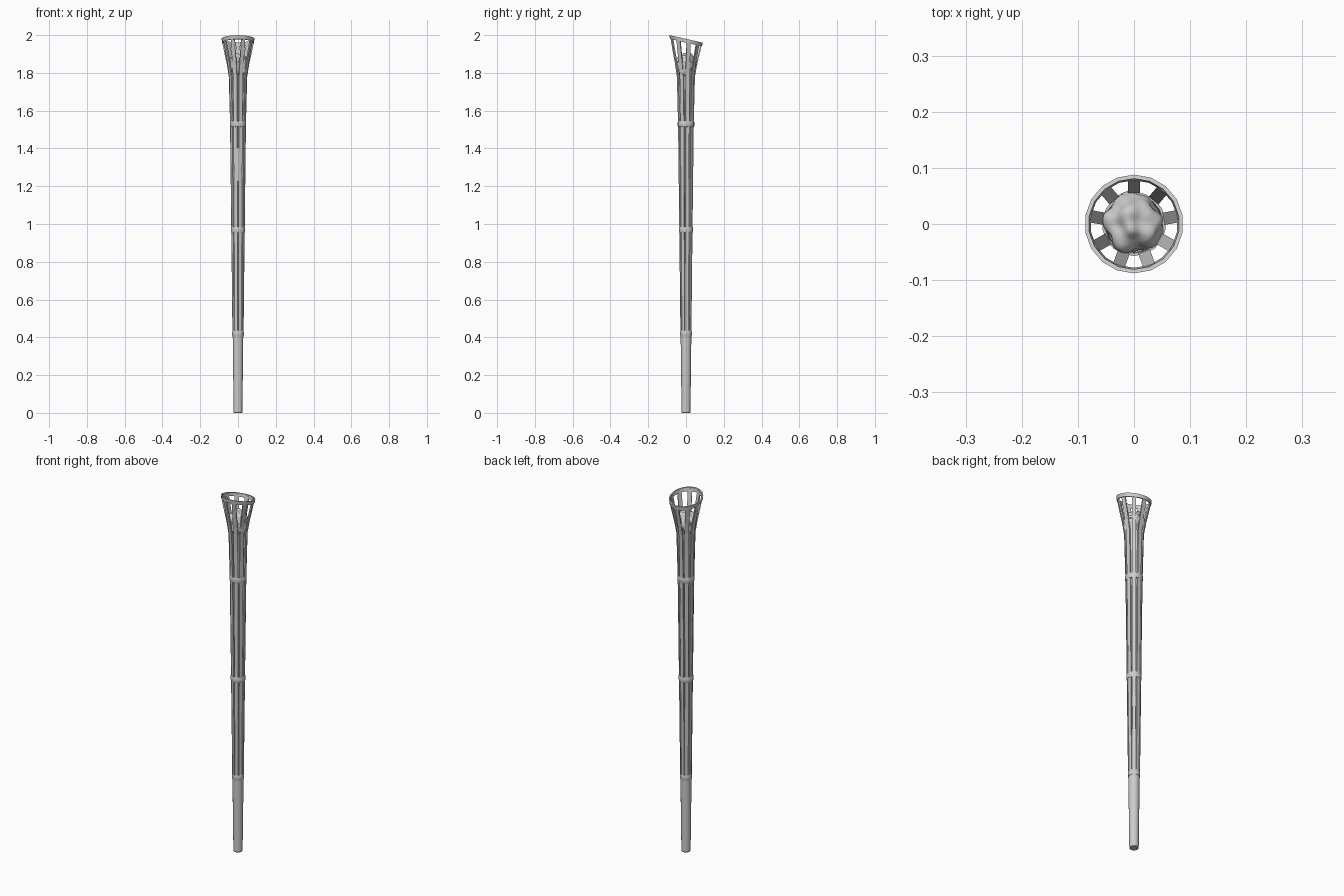
import bpy, bmesh, math
from mathutils import Vector, noise

if "Cube" in bpy.data.objects:
    bpy.data.objects.remove(bpy.data.objects["Cube"])

N = 9                      # slats around the torch
TILT = 0.225               # slope of the slanted rim


def finish(name, bm, smooth=None):
    bmesh.ops.recalc_face_normals(bm, faces=bm.faces)
    me = bpy.data.meshes.new(name)
    bm.to_mesh(me)
    bm.free()
    ob = bpy.data.objects.new(name, me)
    bpy.context.collection.objects.link(ob)
    if smooth:
        bpy.ops.object.select_all(action='DESELECT')
        ob.select_set(True)
        bpy.context.view_layer.objects.active = ob
        bpy.ops.object.shade_smooth_by_angle(angle=math.radians(smooth))
    return ob


def lathe(name, profile, sides, closed=False, smooth=35, tilt=0.0):
    """Revolve (radius, z) points; open profiles are capped at both ends."""
    bm = bmesh.new()
    rows = []
    for r, z in profile:
        row = []
        for i in range(sides):
            a = math.pi / 2 + 2 * math.pi * i / sides
            x, y = r * math.cos(a), r * math.sin(a)
            row.append(bm.verts.new((x, y, z - tilt * y)))
        rows.append(row)
    pairs = list(zip(rows, rows[1:])) + ([(rows[-1], rows[0])] if closed else [])
    for lo, hi in pairs:
        for i in range(sides):
            j = (i + 1) % sides
            bm.faces.new((lo[i], lo[j], hi[j], hi[i]))
    if not closed:
        bm.faces.new(rows[0])
        bm.faces.new(rows[-1])
    return finish(name, bm, smooth)


# Solid handle and the core behind the slats
lathe("handle", [(0.021, 0), (0.0235, 0.003), (0.0285, 0.42)], 18)
lathe("inner_core", [(0.024, 0.40), (0.029, 0.97), (0.035, 1.53), (0.040, 1.79)], 18)

# Binding rings
for name, r, z in (("lower_ring", 0.031, 0.42), ("middle_ring", 0.038, 0.97),
                   ("upper_ring", 0.044, 1.53)):
    prof = [(r - 0.010, z - 0.017), (r - 0.002, z - 0.015), (r, z - 0.009),
            (r, z + 0.009), (r - 0.002, z + 0.015), (r - 0.010, z + 0.017)]
    lathe(name, prof, 18, closed=True)

# Slats running up the shaft and flaring into the basket
# stations: outer radius, z, width
stations = [(0.0285, 0.41, 0.0155), (0.0345, 0.97, 0.018), (0.041, 1.53, 0.021),
            (0.0475, 1.78, 0.022), (0.059, 1.85, 0.022), (0.072, 1.91, 0.022),
            (0.085, 1.975, 0.022)]
bm = bmesh.new()
for k in range(N):
    a = math.pi / 2 + 2 * math.pi * k / N
    d = Vector((math.cos(a), math.sin(a), 0))
    t = Vector((-d.y, d.x, 0))
    rows = []
    for r, z, w in stations:
        f = max(0, (z - 1.78) / 0.195)          # follow the slanted rim
        zz = z - f * TILT * r * d.y
        rows.append([bm.verts.new(d * (r - dr) + t * (s * w / 2) + Vector((0, 0, zz)))
                     for dr, s in ((0, -1), (0, 1), (0.007, 1), (0.007, -1))])
    for lo, hi in zip(rows, rows[1:]):
        for i in range(4):
            j = (i + 1) % 4
            bm.faces.new((lo[i], lo[j], hi[j], hi[i]))
    bm.faces.new(rows[0])
    bm.faces.new(rows[-1])
finish("slats", bm, 30)

# Slanted rim and the inner hoop of the basket
lathe("rim", [(0.085, 1.96), (0.088, 1.98), (0.081, 1.98), (0.078, 1.96)], 18,
      closed=True, smooth=30, tilt=TILT)
lathe("basket_hoop", [(0.055, 1.845), (0.057, 1.857), (0.052, 1.857), (0.050, 1.845)],
      18, closed=True, smooth=30)

# Lumpy ember inside the basket
bm = bmesh.new()
bmesh.ops.create_icosphere(bm, subdivisions=4, radius=1)
for v in bm.verts:
    n = v.co.normalized()
    s = 1 + 0.28 * noise.noise(n * 1.9 + Vector((3.1, 1.7, 5.2)))
    taper = 1 + 0.12 * n.z
    v.co = Vector((n.x * 0.053 * s * taper, n.y * 0.05 * s * taper,
                   1.835 + n.z * 0.068 * s))
finish("ember", bm, 60)
